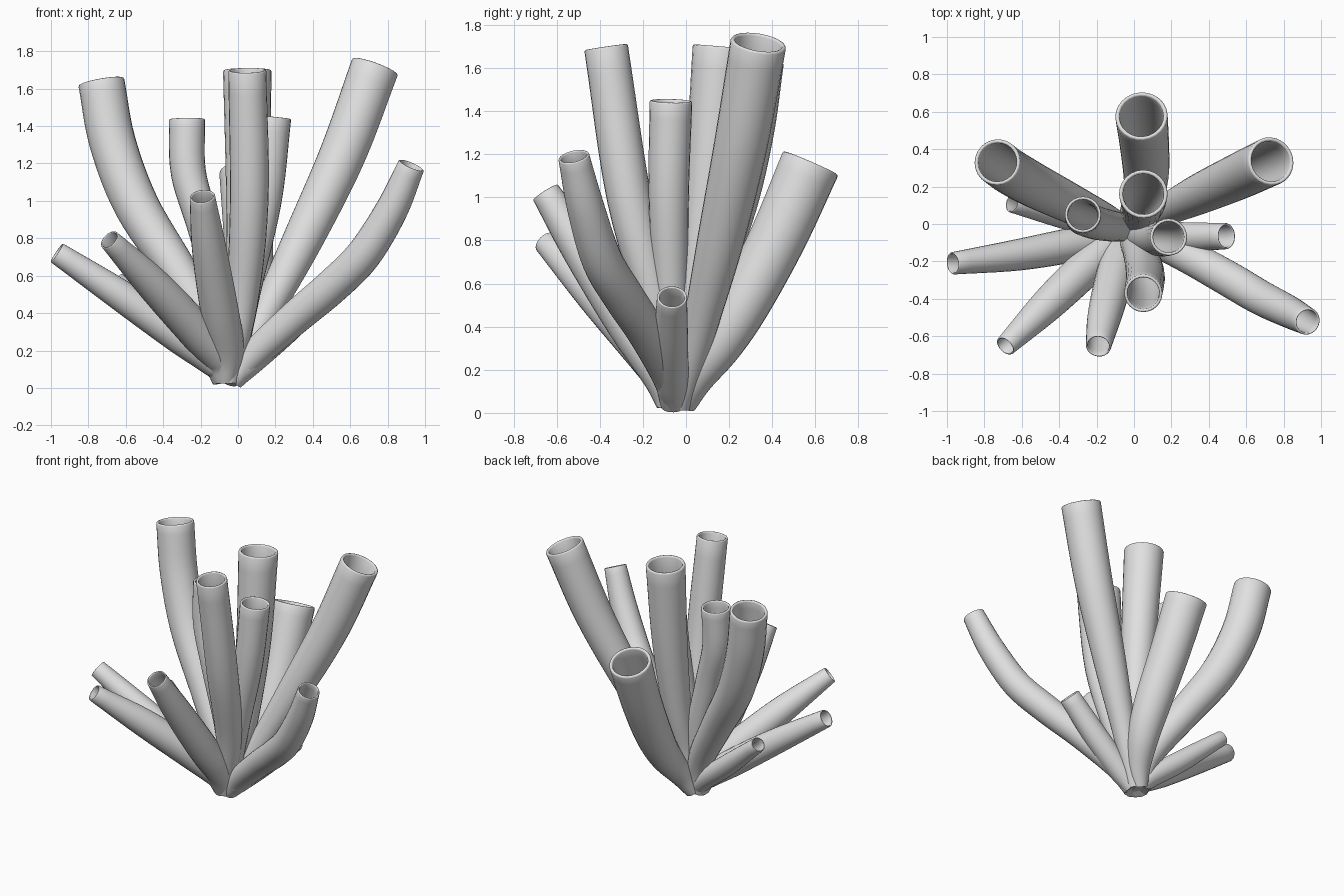
import bpy, bmesh, math
from mathutils import Vector

SIDES = 24

mat = bpy.data.materials.new("pale_grey")
mat.diffuse_color = (0.75, 0.75, 0.75, 1.0)


def smooth_path(pts, per=6):
    """Catmull-Rom through (x, y, z, radius) points."""
    p = [Vector(q) for q in pts]
    p = [2 * p[0] - p[1]] + p + [2 * p[-1] - p[-2]]
    out = []
    for i in range(1, len(p) - 2):
        a, b, c, d = p[i - 1:i + 3]
        for k in range(per):
            t = k / per
            out.append(0.5 * (2 * b + (c - a) * t + (2 * a - 5 * b + 4 * c - d) * t * t
                              + (3 * b - a - 3 * c + d) * t ** 3))
    return out + [p[-2]]


def tube(name, pts):
    """Hollow tube with a rounded lip, closed at the base."""
    # every tube springs from the shared foot, nudged toward its own side
    aim = Vector((pts[-1][0], pts[-1][1], 0)).normalized()
    start = (-0.055 + 0.03 * aim.x, -0.045 + 0.04 * aim.y, 0.035, 0.052)
    path = smooth_path([start] + pts)
    cen = [q.to_3d() for q in path]
    rad = [q.w for q in path]
    n = len(path)
    wall = 0.16 * rad[-1]
    # frames carried along the path
    frames = []
    u = Vector((1, 0, 0))
    for i in range(n):
        t = (cen[min(i + 1, n - 1)] - cen[max(i - 1, 0)]).normalized()
        u = (u - t * u.dot(t)).normalized()
        frames.append((t, u.copy(), t.cross(u)))
    # rings: outer wall up, lip, inner wall down
    rings = [(i, rad[i], 0) for i in range(n)]
    h = wall / 2
    for k in range(1, 4):
        a = math.pi * k / 4
        rings.append((n - 1, rad[-1] - h + h * math.cos(a), h * math.sin(a)))
    rings += [(i, max(rad[i] - wall, 0.01), 0) for i in range(n - 1, 3, -1)]
    bm = bmesh.new()
    loops = []
    for i, r, lift in rings:
        t, u, v = frames[i]
        loop = []
        for k in range(SIDES):
            a = 2 * math.pi * k / SIDES
            co = cen[i] + t * lift + (u * math.cos(a) + v * math.sin(a)) * r
            co.z = max(co.z, 0.0)
            loop.append(bm.verts.new(co))
        loops.append(loop)
    for a, b in zip(loops, loops[1:]):
        for k in range(SIDES):
            j = (k + 1) % SIDES
            bm.faces.new((a[k], a[j], b[j], b[k]))
    bm.faces.new(loops[0][::-1])
    bm.faces.new(loops[-1])
    for f in bm.faces:
        f.smooth = len(f.verts) == 4
    me = bpy.data.meshes.new(name)
    bm.to_mesh(me)
    bm.free()
    me.materials.append(mat)
    ob = bpy.data.objects.new(name, me)
    bpy.context.collection.objects.link(ob)


# tall tubes at the back and centre: x, y, z, radius
tube("tall_left_tube", [(-0.12, 0.0, 0.28, 0.085), (-0.32, 0.1, 0.62, 0.105),
                        (-0.54, 0.21, 0.97, 0.12), (-0.67, 0.285, 1.31, 0.124),
                        (-0.73, 0.33, 1.63, 0.124)])
tube("tall_right_tube", [(0.06, 0.02, 0.22, 0.07), (0.16, 0.07, 0.42, 0.082),
                         (0.35, 0.16, 0.8, 0.108), (0.56, 0.255, 1.25, 0.124),
                         (0.73, 0.335, 1.71, 0.13)])
tube("wide_back_tube", [(0.0, 0.05, 0.16, 0.08), (0.05, 0.16, 0.32, 0.105),
                        (0.065, 0.27, 0.51, 0.122), (0.055, 0.43, 0.82, 0.132),
                        (0.04, 0.575, 1.15, 0.14)])
tube("tall_centre_tube", [(0.0, 0.0, 0.3, 0.075), (0.03, 0.05, 0.6, 0.092),
                          (0.05, 0.11, 1.1, 0.115), (0.05, 0.16, 1.69, 0.13)])
tube("left_inner_tube", [(-0.07, -0.02, 0.4, 0.075), (-0.18, 0.0, 0.85, 0.088),
                         (-0.265, 0.03, 1.15, 0.094), (-0.273, 0.05, 1.43, 0.097)])
tube("right_inner_tube", [(0.04, -0.07, 0.5, 0.078), (0.14, -0.08, 1.0, 0.093),
                          (0.185, -0.07, 1.44, 0.099)])
tube("tall_front_tube", [(0.02, -0.13, 0.45, 0.085), (0.06, -0.265, 1.0, 0.103),
                         (0.05, -0.37, 1.69, 0.102)])

# low tubes that splay outward
tube("long_right_tube", [(0.08, -0.08, 0.17, 0.078), (0.3, -0.18, 0.37, 0.09),
                         (0.5, -0.29, 0.54, 0.095), (0.67, -0.39, 0.71, 0.094),
                         (0.82, -0.465, 0.95, 0.087), (0.925, -0.52, 1.185, 0.073)])
tube("short_right_tube", [(0.06, -0.065, 0.14, 0.077), (0.26, -0.07, 0.32, 0.08),
                          (0.49, -0.065, 0.535, 0.07)])
tube("short_left_tube", [(-0.12, -0.02, 0.12, 0.068), (-0.36, 0.04, 0.32, 0.07),
                         (-0.65, 0.11, 0.57, 0.05)])
tube("low_left_tube", [(-0.12, -0.07, 0.13, 0.08), (-0.32, -0.11, 0.28, 0.092),
                       (-0.62, -0.165, 0.49, 0.084), (-0.965, -0.21, 0.72, 0.06)])
tube("front_left_tube", [(-0.1, -0.1, 0.16, 0.09), (-0.22, -0.2, 0.3, 0.1),
                         (-0.45, -0.42, 0.55, 0.092), (-0.685, -0.65, 0.79, 0.057)])
tube("front_tube", [(-0.06, -0.13, 0.2, 0.092), (-0.1, -0.27, 0.42, 0.102),
                    (-0.155, -0.48, 0.75, 0.092), (-0.19, -0.65, 1.02, 0.068)])
